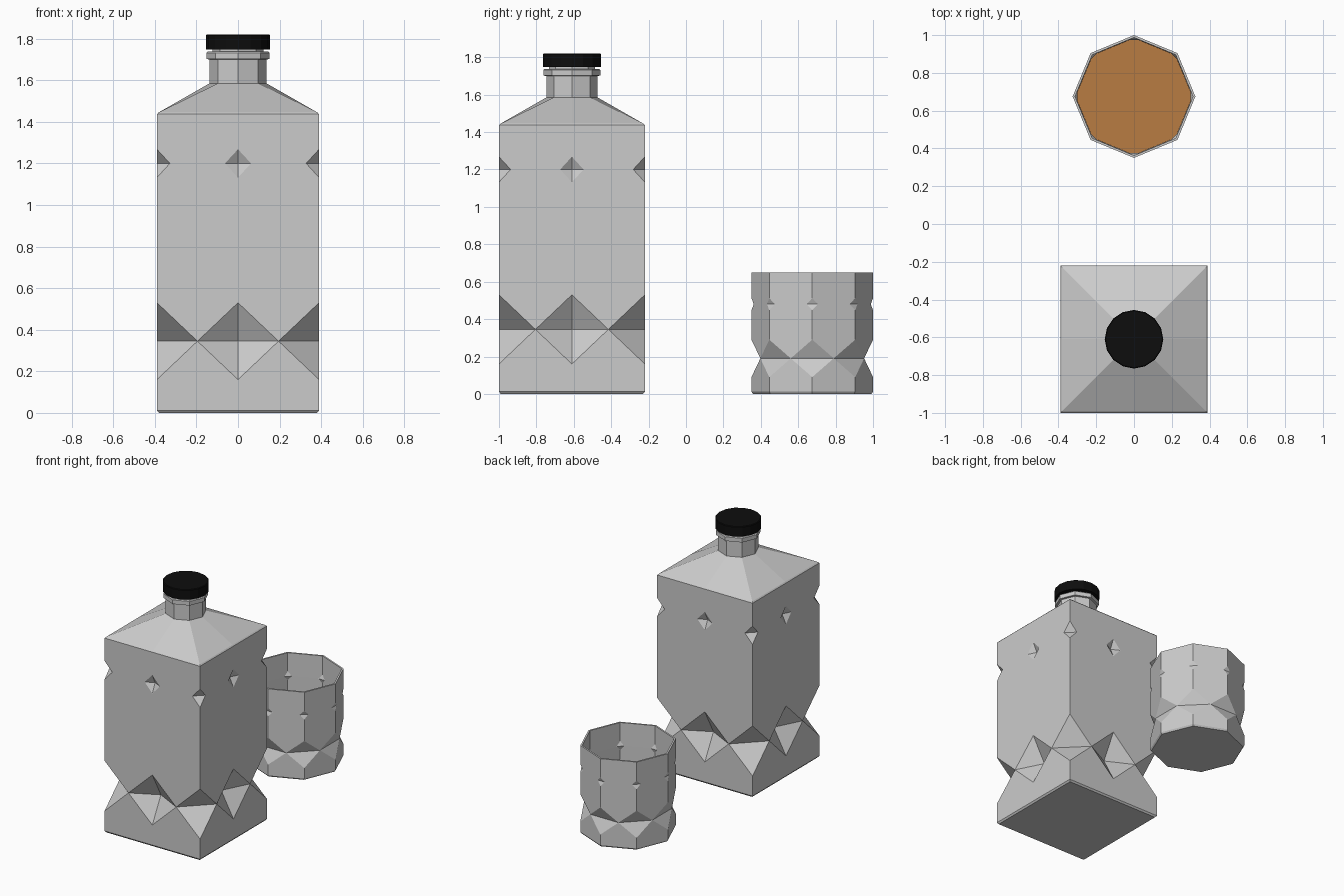
import bpy, bmesh
from math import cos, sin, pi
from mathutils import Vector

if "Cube" in bpy.data.objects:
    bpy.data.objects.remove(bpy.data.objects["Cube"])


def finish(name, faces, loc, colour=None):
    """Build an object from polygons given as coordinates."""
    bm = bmesh.new()
    for f in faces:
        pts = []
        for p in f:
            if all((p - q).length > 1e-5 for q in pts):
                pts.append(p)
        if len(pts) > 2:
            bm.faces.new([bm.verts.new(p) for p in pts])
    bmesh.ops.remove_doubles(bm, verts=bm.verts, dist=1e-5)
    bmesh.ops.recalc_face_normals(bm, faces=bm.faces)
    me = bpy.data.meshes.new(name)
    bm.to_mesh(me)
    bm.free()
    ob = bpy.data.objects.new(name, me)
    ob.location = loc
    bpy.context.collection.objects.link(ob)
    if colour:
        mat = bpy.data.materials.new(name)
        mat.diffuse_color = colour
        mat.use_nodes = True
        mat.node_tree.nodes["Principled BSDF"].inputs["Base Color"].default_value = mat.diffuse_color
        me.materials.append(mat)
    return ob


def ring(cols, z, s=1.0):
    return [Vector((p.x * s, p.y * s, z)) for p in cols]


def loft(rings):
    n = len(rings[0])
    return [[a[i], a[(i + 1) % n], b[(i + 1) % n], b[i]]
            for a, b in zip(rings, rings[1:]) for i in range(n)]


def faceted_wall(cols, z0, z1, notches):
    """Straight wall with gem-cut notches on every column.
    Notch: (z, half height, fraction of side width, inset of mid-face columns)."""
    n = len(cols)
    faces = []

    def at(p, z):
        return Vector((p.x, p.y, z))

    # each level: z of left/right points, z below, z above, side fraction
    levels = [(z0, z0, z0, 0)] + [(z, z - h, z + h, t) for z, h, t, d in notches] + [(z1, z1, z1, 0)]
    for i in range(n):
        a, b, prev = cols[i], cols[(i + 1) % n], cols[i - 1]
        for lo, hi in zip(levels, levels[1:]):
            faces.append([at(a.lerp(b, lo[3]), lo[0]), at(b.lerp(a, lo[3]), lo[0]),
                          at(b, lo[2]), at(b, hi[1]),
                          at(b.lerp(a, hi[3]), hi[0]), at(a.lerp(b, hi[3]), hi[0]),
                          at(a, hi[1]), at(a, lo[2])])
        for z, h, t, d in notches:
            l, r = at(a.lerp(prev, t), z), at(a.lerp(b, t), z)
            flat = (a - prev).normalized().dot((b - a).normalized()) > 0.99
            for tip in (at(a, z - h), at(a, z + h)):
                if flat:
                    m = at(a - a.normalized() * d, z)
                    faces += [[l, m, tip], [m, r, tip]]
                else:
                    faces.append([l, r, tip])
    return faces


def octagon(r):
    return [Vector((r * cos(i * pi / 4), r * sin(i * pi / 4), 0)) for i in range(8)]


# bottle: square body with mid-face columns, shoulder, neck and lip
bottle_at = (0, -0.61, 0)
W = 0.39
square = [Vector((W * round(cos(i * pi / 4)), W * round(sin(i * pi / 4)), 0)) for i in range(8)]
neck = octagon(0.137)
lip = octagon(0.152)
base = ring(square, 0, 0.975)
faces = [base] + loft([base, ring(square, 0.012)])
faces += faceted_wall(square, 0.012, 1.437, [(0.345, 0.185, 0.5, 0.10), (1.2, 0.068, 0.16, 0.032)])
faces += loft([ring(square, 1.437), ring(square, 1.445, 0.98), ring(neck, 1.585), ring(neck, 1.70),
               ring(lip, 1.702), ring(lip, 1.732), ring(lip, 1.738, 0.96), ring(neck, 1.738, 0.9),
               ring(neck, 1.78, 0.9)])
faces.append(ring(neck, 1.78, 0.9))
finish("bottle", faces, bottle_at)

# cap: 16-sided disc
disc = [Vector((0.155 * cos(i * pi / 8), 0.155 * sin(i * pi / 8), 0)) for i in range(16)]
rings = [ring(disc, 1.748), ring(disc, 1.816), ring(disc, 1.82, 0.97)]
finish("bottle_cap", [rings[0], rings[-1]] + loft(rings), bottle_at, (0.004, 0.004, 0.004, 1))

# drinking glass: notched octagonal wall with thickness
glass_at = (0, 0.675, 0)
oct_out = octagon(0.325)
cuts = [(0.19, 0.1, 0.5, 0), (0.48, 0.032, 0.13, 0)]
base = ring(oct_out, 0, 0.975)
faces = [base] + loft([base, ring(oct_out, 0.012)]) + faceted_wall(oct_out, 0.012, 0.65, cuts)
glass = finish("drinking_glass", faces, glass_at)
mod = glass.modifiers.new("wall", 'SOLIDIFY')
mod.thickness = 0.013
mod.offset = -1

# drink: follows the inside of the glass
oct_in = octagon(0.31)
faces = [ring(oct_in, 0.016), ring(oct_in, 0.32)]
faces += faceted_wall(oct_in, 0.016, 0.32, cuts[:1])
finish("drink", faces, glass_at, (0.48, 0.2, 0.055, 1))
